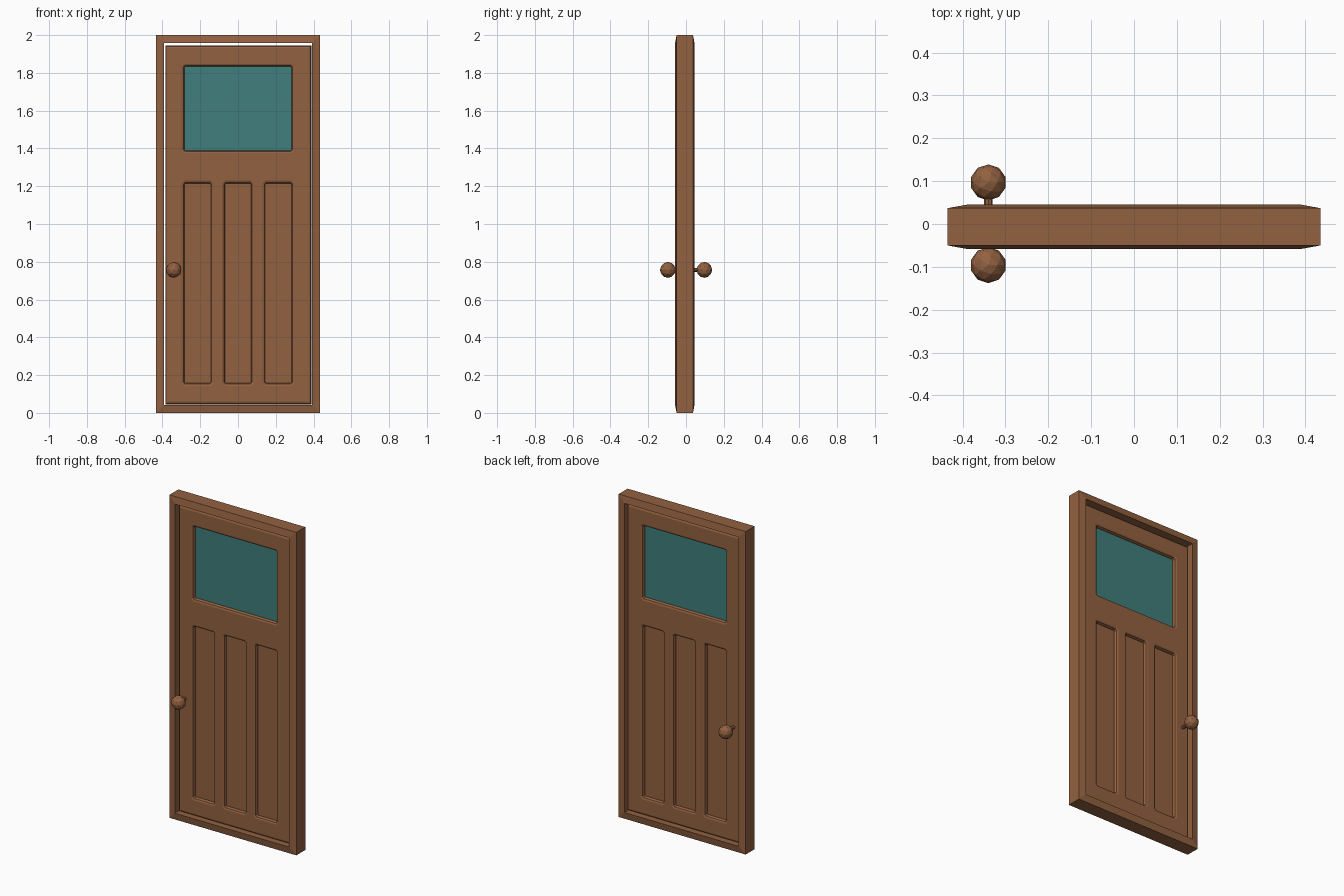
import bpy, bmesh, math
from mathutils import Matrix

if "Cube" in bpy.data.objects:
    bpy.data.objects.remove(bpy.data.objects["Cube"])

MID = -0.0065          # middle of the door leaf in depth
KNOB_X, KNOB_Z = -0.34, 0.757


def material(name, rgb):
    m = bpy.data.materials.new(name)
    m.diffuse_color = (*rgb, 1)
    m.use_nodes = True
    m.node_tree.nodes["Principled BSDF"].inputs["Base Color"].default_value = m.diffuse_color
    return m


WOOD = material("wood", (0.29, 0.12, 0.052))
GLASS = material("glass", (0.05, 0.21, 0.20))


def add_object(name, bm, mat):
    bmesh.ops.recalc_face_normals(bm, faces=bm.faces)
    me = bpy.data.meshes.new(name)
    bm.to_mesh(me)
    bm.free()
    me.materials.append(mat)
    ob = bpy.data.objects.new(name, me)
    bpy.context.collection.objects.link(ob)
    return ob


def rect(x0, x1, z0, z1, c=0.0):
    """Rectangle outline, corners clipped by c."""
    if not c:
        return [(x0, z0), (x1, z0), (x1, z1), (x0, z1)]
    return [(x0 + c, z0), (x1 - c, z0), (x1, z0 + c), (x1, z1 - c),
            (x1 - c, z1), (x0 + c, z1), (x0, z1 - c), (x0, z0 + c)]


def box(name, x0, x1, y0, y1, z0, z1, mat):
    bm = bmesh.new()
    m = Matrix.Translation(((x0 + x1) / 2, (y0 + y1) / 2, (z0 + z1) / 2)) @ \
        Matrix.Diagonal((x1 - x0, y1 - y0, z1 - z0, 1))
    bmesh.ops.create_cube(bm, size=1, matrix=m)
    return add_object(name, bm, mat)


# Door frame: square ring whose faces slope up toward the opening
outer, inner = rect(-0.435, 0.435, 0, 2), rect(-0.391, 0.391, 0.043, 1.957)
bm = bmesh.new()
rings = [[bm.verts.new((x, y, z)) for x, z in loop] for loop, y in
         ((outer, -0.05), (inner, -0.058), (inner, 0.045), (outer, 0.037))]
for k in range(4):
    a, b = rings[k], rings[(k + 1) % 4]
    for i in range(4):
        j = (i + 1) % 4
        bm.faces.new((a[i], a[j], b[j], b[i]))
add_object("door_frame", bm, WOOD)

# Door leaf: filled outline with four openings, edges rounded by the curve bevel
window = (-0.284, 0.284, 1.389, 1.834)
panels = [(cx - 0.07, cx + 0.07, 0.157, 1.215) for cx in (-0.214, 0, 0.214)]
BEVEL, HALF = 0.014, 0.026
cu = bpy.data.curves.new("door_leaf", 'CURVE')
cu.dimensions, cu.fill_mode = '2D', 'BOTH'
cu.extrude, cu.bevel_depth, cu.offset = HALF - BEVEL, BEVEL, -BEVEL
cu.bevel_resolution = 1
for loop in [rect(-0.384, 0.389, 0.045, 1.945)] + \
        [rect(*r, 0.006) for r in [window] + panels]:
    sp = cu.splines.new('POLY')
    sp.points.add(len(loop) - 1)
    for p, (x, z) in zip(sp.points, loop):
        p.co = (x, z, 0, 1)
    sp.use_cyclic_u = True
tmp = bpy.data.objects.new("leaf_outline", cu)
bpy.context.collection.objects.link(tmp)
bm = bmesh.new()
bm.from_mesh(tmp.to_mesh())
tmp.to_mesh_clear()
bpy.data.objects.remove(tmp)
bmesh.ops.remove_doubles(bm, verts=bm.verts, dist=1e-5)
bmesh.ops.transform(bm, verts=bm.verts, matrix=Matrix.Translation(
    (0, MID, 0)) @ Matrix.Rotation(math.pi / 2, 4, 'X'))
for f in bm.faces:
    f.smooth = False
# merge the flat triangulated faces
bmesh.ops.dissolve_limit(bm, angle_limit=0.01, verts=bm.verts, edges=bm.edges)
add_object("door_leaf", bm, WOOD)


# Thin fills inside the openings
def fill(name, r, mat):
    x0, x1, z0, z1 = r
    box(name, x0 - 0.003, x1 + 0.003, MID - 0.004, MID + 0.004,
        z0 - 0.003, z1 + 0.003, mat)


fill("window_glass", window, GLASS)
for side, r in zip(("left", "middle", "right"), panels):
    fill(side + "_panel", r, WOOD)

# Round knobs front and back, joined by a spindle
for name, y in (("front_knob", -0.096), ("back_knob", 0.097)):
    bm = bmesh.new()
    bmesh.ops.create_icosphere(bm, subdivisions=2, radius=0.042,
                               matrix=Matrix.Translation((KNOB_X, y, KNOB_Z)))
    add_object(name, bm, WOOD)
bm = bmesh.new()
bmesh.ops.create_cone(bm, cap_ends=True, segments=8, radius1=0.01, radius2=0.01,
                      depth=0.16, matrix=Matrix.Translation((KNOB_X, 0, KNOB_Z))
                      @ Matrix.Rotation(math.pi / 2, 4, 'X'))
add_object("knob_spindle", bm, WOOD)
